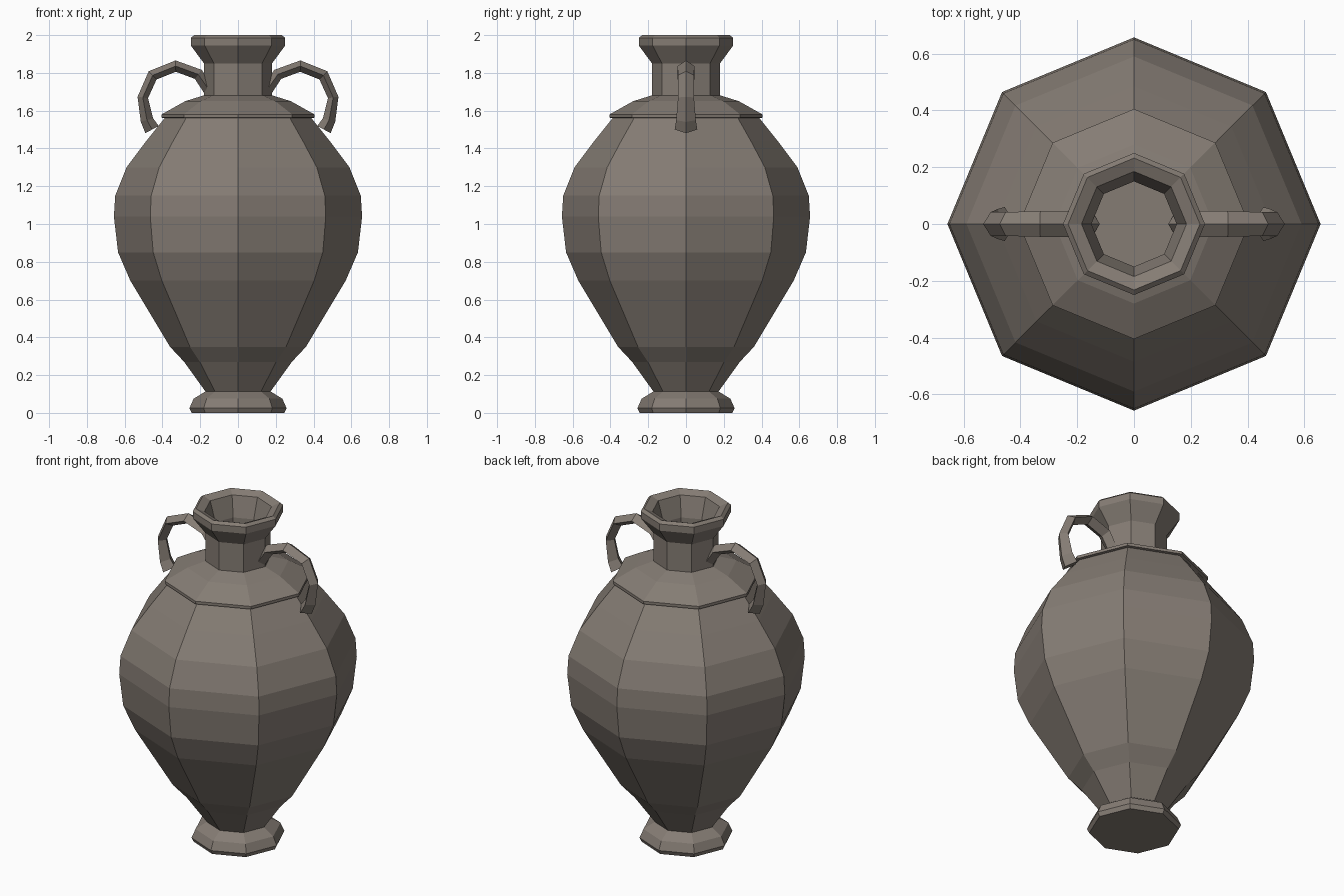
import bpy, bmesh, math
from mathutils import Vector

if "Cube" in bpy.data.objects:
    bpy.data.objects.remove(bpy.data.objects["Cube"])

clay = bpy.data.materials.new("grey brown clay")
clay.diffuse_color = (0.235, 0.203, 0.175, 1)
clay.use_nodes = True
clay.node_tree.nodes["Principled BSDF"].inputs["Base Color"].default_value = clay.diffuse_color


def finish(name, bm):
    bmesh.ops.recalc_face_normals(bm, faces=bm.faces)
    me = bpy.data.meshes.new(name)
    bm.to_mesh(me)
    bm.free()
    me.materials.append(clay)
    ob = bpy.data.objects.new(name, me)
    bpy.context.collection.objects.link(ob)
    return ob


def skin(bm, rings):
    """Join rings of vertices with quads and cap both ends."""
    n = len(rings[0])
    for a, b in zip(rings, rings[1:]):
        for i in range(n):
            j = (i + 1) % n
            bm.faces.new((a[i], a[j], b[j], b[i]))
    bm.faces.new(rings[0])
    bm.faces.new(rings[-1])


def lathe(name, profile, sides=8):
    bm = bmesh.new()
    rings = [[bm.verts.new((r * math.cos(i * math.tau / sides),
                            r * math.sin(i * math.tau / sides), z))
              for i in range(sides)] for r, z in profile]
    skin(bm, rings)
    return finish(name, bm)


# foot
lathe("foot", [(0.245, 0), (0.257, 0.025), (0.235, 0.075), (0.17, 0.115)])

# belly
lathe("body", [(0.17, 0.11), (0.285, 0.27), (0.36, 0.35), (0.57, 0.70),
               (0.635, 0.85), (0.657, 1.04), (0.65, 1.15), (0.59, 1.30),
               (0.485, 1.44), (0.385, 1.565)])

# shoulder collar
lathe("shoulder", [(0.385, 1.56), (0.405, 1.563), (0.405, 1.58),
                   (0.28, 1.65), (0.175, 1.683)])

# neck and flared rim, hollow inside
lathe("neck_and_rim", [(0.18, 1.67), (0.18, 1.85), (0.25, 1.945),
                       (0.25, 1.985), (0.232, 2.0), (0.185, 1.98),
                       (0.15, 1.86), (0.15, 1.685)])


# handles: diamond section swept along an arch (x, z, half width, half thickness)
path = [(0.145, 1.695, 0.04, 0.03), (0.21, 1.792, 0.045, 0.03),
        (0.33, 1.836, 0.045, 0.03), (0.452, 1.787, 0.042, 0.03),
        (0.504, 1.67, 0.042, 0.028), (0.482, 1.55, 0.052, 0.034),
        (0.455, 1.50, 0.06, 0.04)]


def handle(name, side):
    bm = bmesh.new()
    pts = [Vector((x, 0, z)) for x, z, _, _ in path]
    rings = []
    for k, (p, (_, _, w, t)) in enumerate(zip(pts, path)):
        d = (pts[min(k + 1, len(pts) - 1)] - pts[max(k - 1, 0)]).normalized()
        out = Vector((-d.z, 0, d.x))
        across = Vector((0, 1, 0))
        ring = []
        for v in (p + out * t, p + across * w, p - out * t, p - across * w):
            ring.append(bm.verts.new((v.x * side, v.y, v.z)))
        rings.append(ring)
    skin(bm, rings)
    return finish(name, bm)


handle("right_handle", 1)
handle("left_handle", -1)
